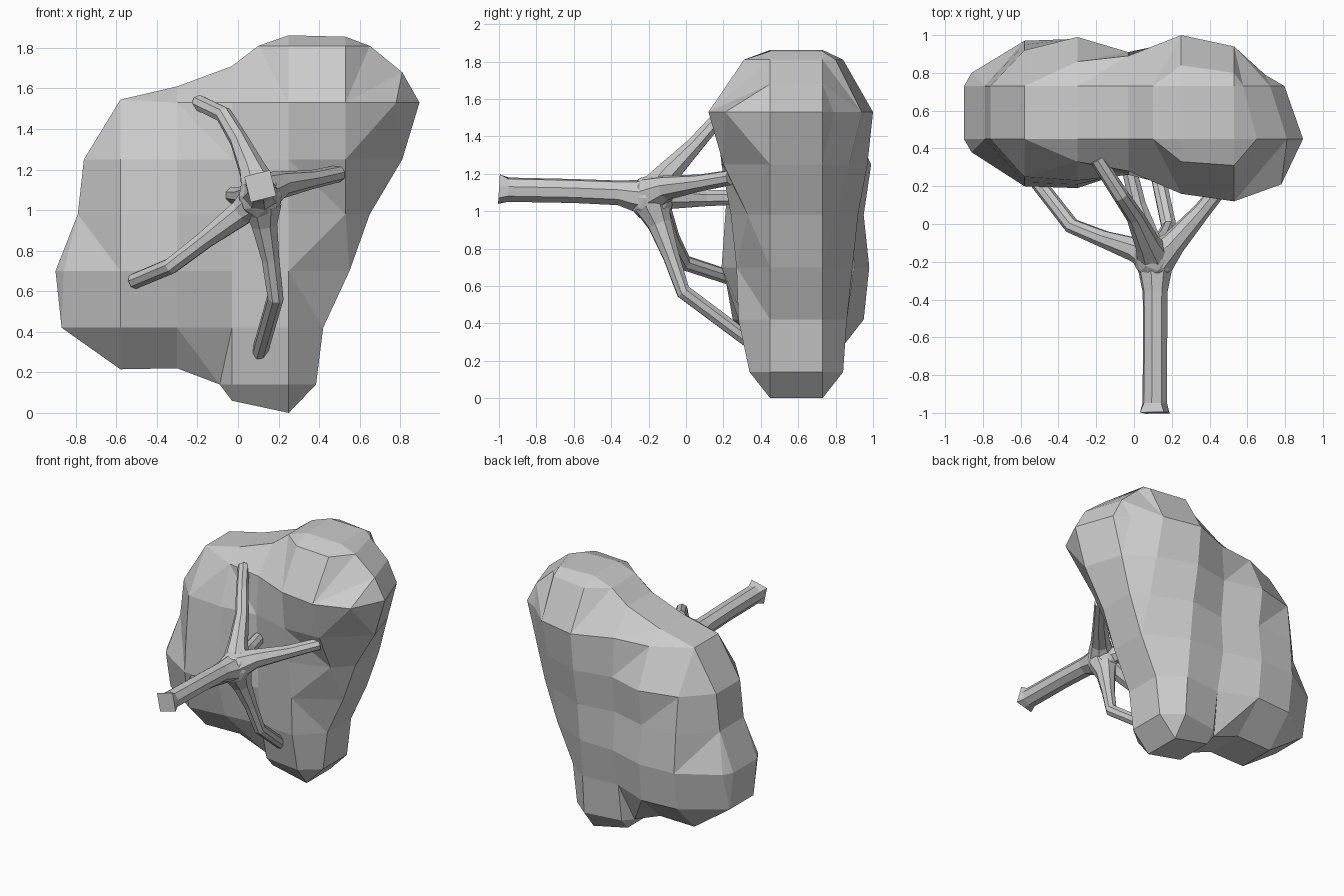
import bpy, bmesh, math
from mathutils import Vector, Matrix
from mathutils.geometry import delaunay_2d_cdt

if "Cube" in bpy.data.objects:
    bpy.data.objects.remove(bpy.data.objects["Cube"])


def finish(bm, name):
    bmesh.ops.recalc_face_normals(bm, faces=bm.faces)
    me = bpy.data.meshes.new(name)
    bm.to_mesh(me)
    bm.free()
    ob = bpy.data.objects.new(name, me)
    bpy.context.collection.objects.link(ob)
    return ob


def tube(name, pts, radii, roll=0.0, square_start=False):
    """Eight-sided tapering limb swept along a few points."""
    pts = [Vector(p) for p in pts]
    bm = bmesh.new()
    prev = (pts[1] - pts[0]).normalized()
    u = prev.orthogonal().normalized()
    if abs(prev.y) > 0.9:
        u = prev.cross(Vector((0, 0, 1))).normalized()
    rings = []
    for i, p in enumerate(pts):
        a, b = pts[max(i - 1, 0)], pts[min(i + 1, len(pts) - 1)]
        t = (b - a).normalized()
        u = prev.rotation_difference(t) @ u
        prev = t
        v = t.cross(u)
        ring = []
        for k in range(8):
            ang = roll + math.pi / 4 * (k + 0.5 * (not square_start))
            r = radii[i]
            if square_start and i == 0 and k % 2:
                r *= 0.71
            ring.append(bm.verts.new(p + u * r * math.cos(ang) + v * r * math.sin(ang)))
        rings.append(ring)
    for r0, r1 in zip(rings, rings[1:]):
        for k in range(8):
            bm.faces.new((r0[k], r0[k - 1], r1[k - 1], r1[k]))
    bm.faces.new(rings[0])
    bm.faces.new(rings[-1])
    return finish(bm, name)


# Foliage: front and back sheets over one outline, joined by a flat rim
outline = [(.25, 0), (.385, .14), (.42, .42), (.55, .70), (.65, .98), (.81, 1.25),
           (.895, 1.53), (.81, 1.68), (.65, 1.81), (.53, 1.855), (.25, 1.862),
           (.10, 1.81), (-.03, 1.71), (-.30, 1.61), (-.58, 1.545), (-.76, 1.25),
           (-.79, .98), (-.90, .70), (-.87, .42), (-.58, .215), (-.30, .22),
           (-.09, .14), (-.03, .06)]
columns = [-.86, -.58, -.30, -.03, .25, .53, .78]
# row height, first column, front depths, back depths
rows = [(.14, 3, (.38, .34), (.80, .84)),
        (.42, 1, (.25, .28, .31, .28), (.93, .95, .84, .86)),
        (.70, 0, (.38, .20, .19, .28, .27), (.80, .97, .98, .90, .89)),
        (.98, 1, (.22, .21, .27, .24, .33), (.95, .95, .88, .92, .80)),
        (1.25, 1, (.25, .23, .26, .19, .20), (.92, .99, .91, .97, .87)),
        (1.53, 2, (.33, .28, .16, .12, .21), (.86, .89, 1.0, .94, .79)),
        (1.81, 4, (.33, .31), (.84, .80))]
plan = [Vector(p) for p in outline]
front = [.45] * len(plan)
back = [.73] * len(plan)
for z, c, fs, bs in rows:
    for i, (f, b) in enumerate(zip(fs, bs)):
        plan.append(Vector((columns[c + i], z)))
        front.append(f)
        back.append(b)
n = len(outline)


def near(x, z):
    return min(range(len(plan)), key=lambda i: (plan[i] - Vector((x, z))).length)


# creases that the triangulation must keep
creases = [(near(-.30, .42), near(-.09, .14)), (near(.53, 1.25), near(.78, 1.53)),
           (near(.25, 1.53), near(.53, 1.25)), (near(.53, 1.53), near(.81, 1.68))]
vs, _, faces, orig, _, _ = delaunay_2d_cdt(plan, creases, [list(range(n))], 1, 1e-5)
bm = bmesh.new()
sheets = []
for depth in (front, back):
    sheet = {}
    for i, v in enumerate(vs):
        if orig[i]:
            # the upper right shoulder narrows towards the back
            pinch = depth is back and v.x > .6 and v.y > 1.2
            sheet[i] = bm.verts.new((v.x * (.89 if pinch else 1), depth[orig[i][0]], v.y))
    for f in faces:
        if all(i in sheet for i in f):
            bm.faces.new([sheet[i] for i in f])
    sheets.append({orig[i][0]: sheet[i] for i in sheet})
for i in range(n):
    j = (i + 1) % n
    bm.faces.new((sheets[0][i], sheets[0][j], sheets[1][j], sheets[1][i]))
bmesh.ops.recalc_face_normals(bm, faces=bm.faces)
bmesh.ops.join_triangles(bm, faces=bm.faces, angle_face_threshold=0.3,
                         angle_shape_threshold=0.7)
finish(bm, "foliage")

# Trunk, with a square flared foot
tube("trunk",
     [(.11, -1, 1.118), (.11, -.95, 1.115), (.112, -.6, 1.108), (.112, -.36, 1.098), (.112, -.28, 1.085), (.112, -.20, 1.075)],
     [.092, .067, .066, .068, .085, .10], math.radians(45 - 14), True)

# Crotch where the limbs meet
bm = bmesh.new()
bmesh.ops.create_icosphere(bm, subdivisions=2, radius=1,
                           matrix=Matrix.Translation((.11, -.185, 1.07)) @ Matrix.Diagonal((.11, .125, .125, 1)))
finish(bm, "crotch")

# Limbs
limbs = {
    "upper_left": [(.11, -.18, 1.09), (.07, -.10, 1.20), (.005, .04, 1.345), (-.07, .15, 1.47), (-.195, .345, 1.53)],
    "right": [(.13, -.18, 1.09), (.21, -.10, 1.125), (.36, .07, 1.15), (.495, .24, 1.18)],
    "lower_left": [(.10, -.18, 1.05), (.02, -.14, .99), (-.16, -.08, .855), (-.33, -.01, .725), (-.51, .22, .65)],
    "lower": [(.12, -.18, 1.03), (.13, -.14, .93), (.16, -.08, .76), (.185, -.015, .57), (.105, .36, .29)],
    "rear": [(.11, -.17, 1.075), (.08, -.09, 1.075), (.02, .10, 1.07), (-.03, .31, 1.075)],
}
for key, pts in limbs.items():
    tube(key + "_limb", pts, [.10, .068, .047, .042, .04][:len(pts)])
